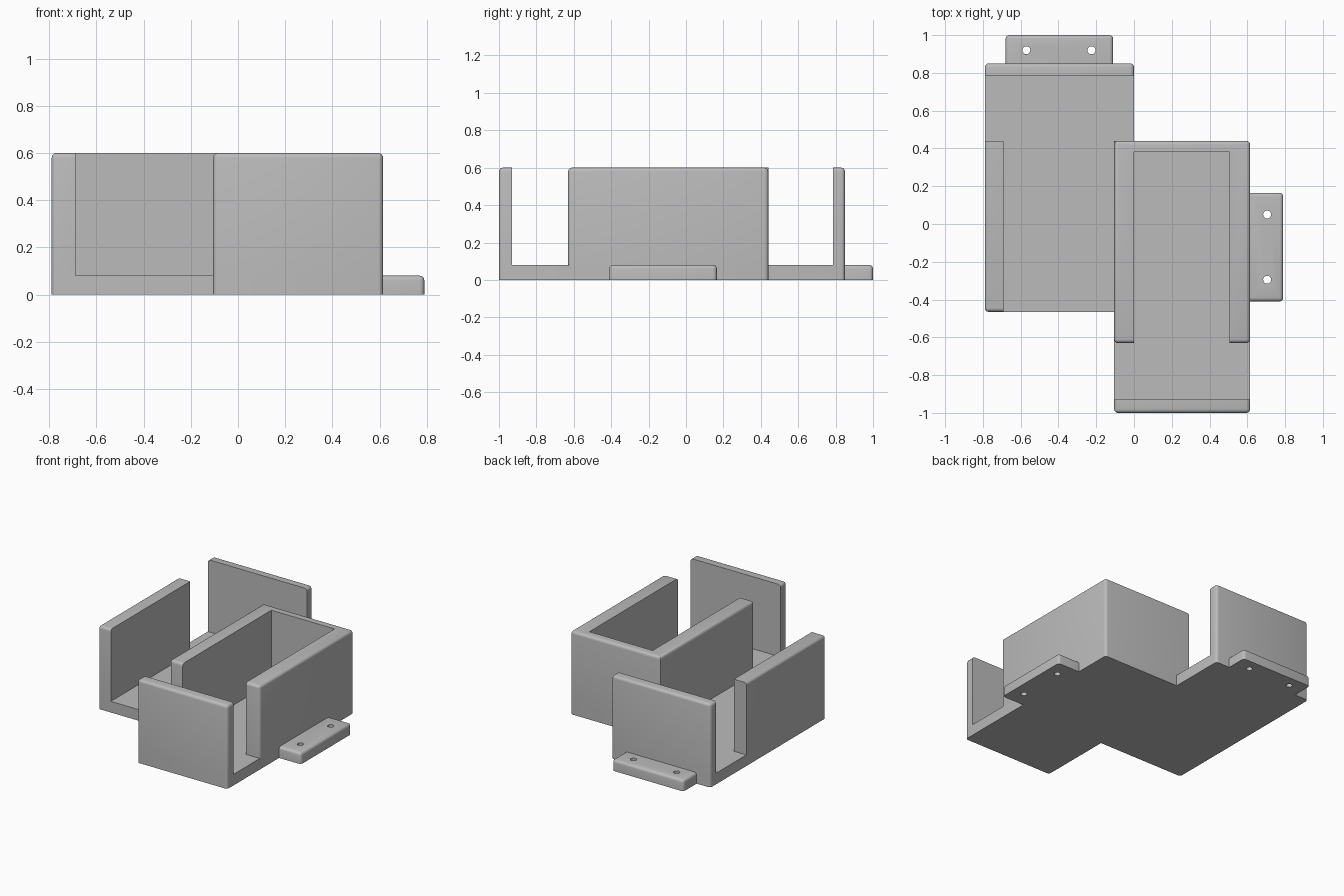
import bpy
import bmesh
import math

cube = bpy.data.objects.get("Cube")
if cube:
    bpy.data.objects.remove(cube, do_unlink=True)

# One plain grey for the whole moulding
grey = bpy.data.materials.new("plain_grey")
grey.use_nodes = True
colour = (0.5, 0.5, 0.5, 1)
grey.diffuse_color = colour
grey.node_tree.nodes["Principled BSDF"].inputs["Base Color"].default_value = colour

FLOOR, TOP, RADIUS = 0.08, 0.6, 0.02


def rect(x0, x1, y0, y1):
    """Corners: front-left, front-right, back-right, back-left; sides follow in order."""
    return [(x0, y0), (x1, y0), (x1, y1), (x0, y1)]


def prism(name, outline, z0, z1, corners=(), rims=()):
    """Upright prism with chosen vertical corners and top rim sides rounded."""
    bm = bmesh.new()
    low = [bm.verts.new((x, y, z0)) for x, y in outline]
    high = [bm.verts.new((x, y, z1)) for x, y in outline]
    n = len(outline)
    bm.faces.new(low[::-1])
    bm.faces.new(high)
    for i in range(n):
        j = (i + 1) % n
        bm.faces.new((low[i], low[j], high[j], high[i]))
    edges = [bm.edges.get((low[i], high[i])) for i in corners]
    edges += [bm.edges.get((high[i], high[(i + 1) % n])) for i in rims]
    bmesh.ops.bevel(bm, geom=edges, offset=RADIUS, segments=4,
                    profile=0.5, affect='EDGES')
    bmesh.ops.recalc_face_normals(bm, faces=bm.faces[:])
    mesh = bpy.data.meshes.new(name)
    bm.to_mesh(mesh)
    bm.free()
    obj = bpy.data.objects.new(name, mesh)
    bpy.context.collection.objects.link(obj)
    mesh.materials.append(grey)
    return obj


def activate(obj):
    bpy.ops.object.select_all(action='DESELECT')
    obj.select_set(True)
    bpy.context.view_layer.objects.active = obj


def drill(obj, holes):
    """Cut round screw holes straight through."""
    for x, y in holes:
        bpy.ops.mesh.primitive_cylinder_add(vertices=32, radius=0.021, depth=0.4,
                                            location=(x, y, FLOOR / 2))
        cutter = bpy.context.object
        cutter.hide_render = True
        cutter.data.materials.append(grey)
        activate(obj)
        mod = obj.modifiers.new("hole", 'BOOLEAN')
        mod.operation = 'DIFFERENCE'
        mod.solver = 'EXACT'
        mod.object = cutter
        bpy.ops.object.modifier_apply(modifier=mod.name)
        bpy.data.objects.remove(cutter, do_unlink=True)


# Plan lines shared by the two staggered trays
AX0, AX1, AY0, AY1 = -0.79, 0.0, -0.465, 0.85
BX0, BX1, BY0, BY1 = -0.105, 0.615, -1.0, 0.44
GAP = -0.63

# Floor under both trays
floor_plan = [(AX0, AY0), (BX0, AY0), (BX0, BY0), (BX1, BY0),
              (BX1, BY1), (AX1, BY1), (AX1, AY1), (AX0, AY1)]
parts = [prism("floor", floor_plan, 0, FLOOR, corners=(0, 2, 3, 4, 6, 7))]

# Back tray: long side wall and separate end wall
parts.append(prism("side_wall", rect(AX0, -0.69, AY0, BY1), FLOOR, TOP,
                   corners=(0,), rims=(0, 3)))
parts.append(prism("back_end_wall", rect(AX0, AX1, 0.785, AY1), FLOOR, TOP,
                   corners=(2, 3), rims=(1, 2, 3)))

# Front tray: U-shaped wall, including the divider, and separate end wall
u_plan = [(BX0, GAP), (AX1, GAP), (AX1, 0.38), (0.505, 0.38),
          (0.505, GAP), (BX1, GAP), (BX1, BY1), (BX0, BY1)]
parts.append(prism("u_wall", u_plan, FLOOR, TOP,
                   corners=(0, 5, 6), rims=(0, 4, 5, 6, 7)))
parts.append(prism("front_end_wall", rect(BX0, BX1, BY0, -0.93), FLOOR, TOP,
                   corners=(0, 1), rims=(0, 1, 3)))

# Screw flanges
back_flange = prism("back_flange", rect(-0.68, -0.11, AY1, 1.0), 0, FLOOR,
                    corners=(2, 3), rims=(1, 2, 3))
drill(back_flange, [(-0.57, 0.92), (-0.225, 0.92)])
side_flange = prism("side_flange", rect(BX1, 0.79, -0.41, 0.165), 0, FLOOR,
                    corners=(1, 2), rims=(0, 1, 2))
drill(side_flange, [(0.705, 0.05), (0.705, -0.295)])

for part in parts + [back_flange, side_flange]:
    activate(part)
    bpy.ops.object.shade_smooth_by_angle(angle=math.radians(30))
